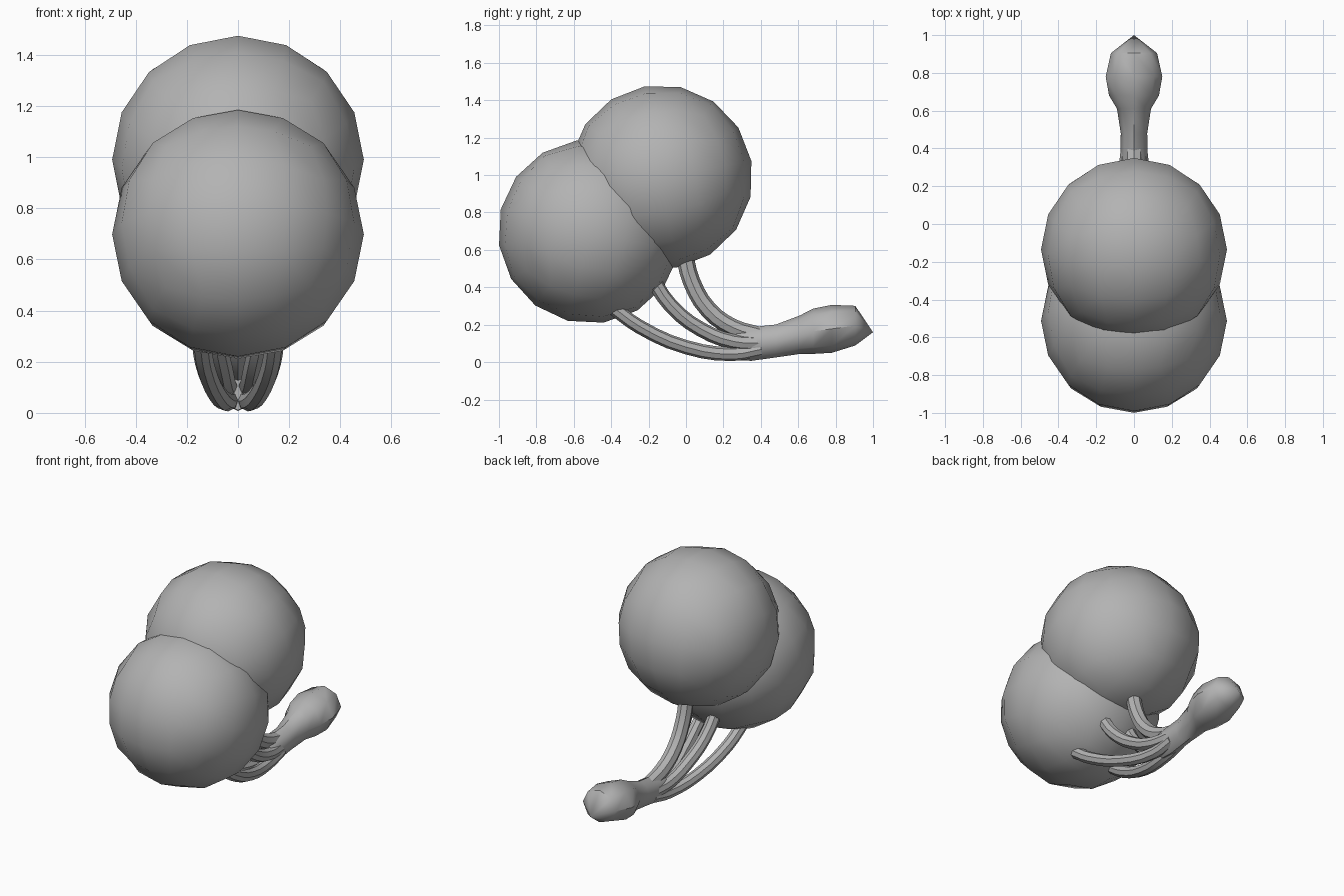
import bpy, bmesh, math
from mathutils import Vector, Matrix

if "Cube" in bpy.data.objects:
    bpy.data.objects.remove(bpy.data.objects["Cube"])

grey = bpy.data.materials.new("plain grey")
grey.diffuse_color = (0.45, 0.45, 0.45, 1)
grey.use_nodes = True
grey.node_tree.nodes["Principled BSDF"].inputs["Base Color"].default_value = grey.diffuse_color


def finish(obj, angle=35):
    obj.data.materials.clear()
    obj.data.materials.append(grey)
    bpy.ops.object.select_all(action='DESELECT')
    obj.select_set(True)
    bpy.context.view_layer.objects.active = obj
    bpy.ops.object.shade_smooth_by_angle(angle=math.radians(angle))


def add_mesh(name, bm):
    bmesh.ops.recalc_face_normals(bm, faces=bm.faces)
    mesh = bpy.data.meshes.new(name)
    bm.to_mesh(mesh)
    bm.free()
    obj = bpy.data.objects.new(name, mesh)
    bpy.context.collection.objects.link(obj)
    return obj


# Low-poly balls: cubes divided four ways per side and rounded
def ball(name, center, radius, tilt):
    bm = bmesh.new()
    bmesh.ops.create_cube(bm, size=2)
    bmesh.ops.subdivide_edges(bm, edges=bm.edges[:], cuts=3, use_grid_fill=True)
    for v in bm.verts:
        v.co = Vector([math.tan(c * math.pi / 4) for c in v.co]).normalized() * radius
    bm.transform(Matrix.Translation(center) @ Matrix.Rotation(math.radians(tilt), 4, 'X'))
    finish(add_mesh(name, bm))


ball("upper_ball", (0, -0.135, 0.99), 0.492, 10)
ball("lower_ball", (0, -0.513, 0.698), 0.492, -14)


# Curved stems running from the balls into the handle
def stem(name, points, radius):
    cu = bpy.data.curves.new(name, 'CURVE')
    cu.dimensions = '3D'
    cu.bevel_depth = radius
    cu.bevel_resolution = 2
    cu.resolution_u = 3
    cu.use_fill_caps = True
    sp = cu.splines.new('BEZIER')
    sp.bezier_points.add(len(points) - 1)
    for bp, p in zip(sp.bezier_points, points):
        bp.co = p
        bp.handle_left_type = bp.handle_right_type = 'AUTO'
    obj = bpy.data.objects.new(name, cu)
    bpy.context.collection.objects.link(obj)
    bpy.ops.object.select_all(action='DESELECT')
    obj.select_set(True)
    bpy.context.view_layer.objects.active = obj
    bpy.ops.object.convert(target='MESH')
    finish(bpy.context.view_layer.objects.active)


stem("centre_stem", [(0, -0.01, 0.58), (0, 0.03, 0.43), (0, 0.12, 0.28),
                     (0, 0.25, 0.185), (0, 0.4, 0.14)], 0.047)
for side, s in (("right", 1), ("left", -1)):
    stem(side + "_inner_stem", [(s * 0.1, -0.19, 0.46), (s * 0.085, -0.08, 0.3),
                                (s * 0.06, 0.08, 0.175), (s * 0.045, 0.25, 0.11),
                                (s * 0.03, 0.4, 0.1)], 0.04)
    stem(side + "_outer_stem", [(s * 0.145, -0.39, 0.29), (s * 0.13, -0.25, 0.19),
                                (s * 0.085, 0, 0.08), (s * 0.04, 0.25, 0.044),
                                (s * 0.03, 0.4, 0.07)], 0.038)

# Handle: oval rings of (y, centre z, half width, half height), closed by a point
sections = [(0.27, 0.09, 0.068, 0.08), (0.35, 0.097, 0.072, 0.09),
            (0.48, 0.113, 0.07, 0.088), (0.61, 0.147, 0.09, 0.103),
            (0.68, 0.165, 0.132, 0.121), (0.78, 0.178, 0.15, 0.128),
            (0.905, 0.195, 0.122, 0.106)]
N = 8
bm = bmesh.new()
rings = [[bm.verts.new((rx * math.cos(2 * math.pi * i / N), y,
                        z + rz * math.sin(2 * math.pi * i / N))) for i in range(N)]
         for y, z, rx, rz in sections]
for a, b in zip(rings, rings[1:]):
    for i in range(N):
        bm.faces.new((a[i], a[(i + 1) % N], b[(i + 1) % N], b[i]))
bm.faces.new(rings[0])
tip = bm.verts.new((0, 1.0, 0.16))
for i in range(N):
    bm.faces.new((rings[-1][i], rings[-1][(i + 1) % N], tip))
finish(add_mesh("handle", bm), 48)
